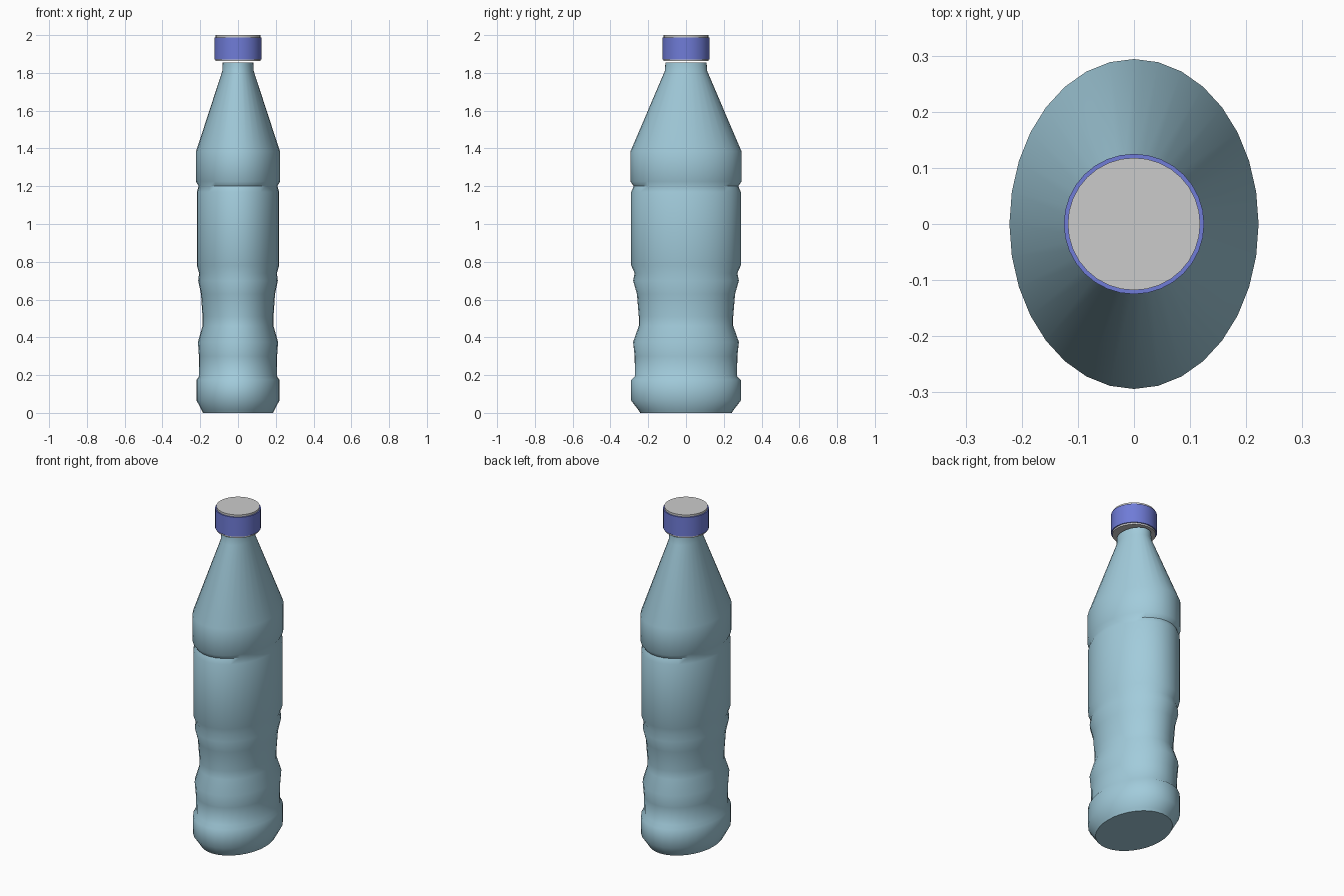
import bpy, bmesh, math

if "Cube" in bpy.data.objects:
    bpy.data.objects.remove(bpy.data.objects["Cube"])


def material(name, color):
    m = bpy.data.materials.new(name)
    m.diffuse_color = color
    m.use_nodes = True
    m.node_tree.nodes["Principled BSDF"].inputs["Base Color"].default_value = m.diffuse_color
    return m


def loft(name, rings, segments, mats, band=None):
    """Stack elliptical rings (z, rx, ry); faces between the band heights use the second material."""
    bm = bmesh.new()
    loops = []
    for z, rx, ry in rings:
        loops.append([bm.verts.new((rx * math.cos(2 * math.pi * i / segments),
                                    ry * math.sin(2 * math.pi * i / segments), z))
                      for i in range(segments)])
    for k in range(len(loops) - 1):
        a, b = loops[k], loops[k + 1]
        for i in range(segments):
            j = (i + 1) % segments
            f = bm.faces.new((a[i], a[j], b[j], b[i]))
            if band and band[0] <= k <= band[1]:
                f.material_index = 1
    bm.faces.new(loops[0][::-1])
    bm.faces.new(loops[-1])
    mesh = bpy.data.meshes.new(name)
    bm.to_mesh(mesh)
    bm.free()
    for m in mats:
        mesh.materials.append(m)
    ob = bpy.data.objects.new(name, mesh)
    bpy.context.collection.objects.link(ob)
    bpy.ops.object.select_all(action='DESELECT')
    ob.select_set(True)
    bpy.context.view_layer.objects.active = ob
    bpy.ops.object.shade_smooth_by_angle(angle=math.radians(50))
    return ob


plastic = material("clear_blue_plastic", (0.36, 0.60, 0.71, 1))
cap_blue = material("cap_blue", (0.16, 0.20, 0.68, 1))

# Oval bottle body: base, grip waist, label panel, shoulder and neck
body = [
    (0.00, 0.185, 0.242), (0.015, 0.193, 0.252), (0.065, 0.219, 0.29),
    (0.175, 0.219, 0.29), (0.195, 0.206, 0.27), (0.30, 0.207, 0.272),
    (0.375, 0.212, 0.28), (0.46, 0.188, 0.25), (0.51, 0.188, 0.25),
    (0.63, 0.196, 0.26), (0.70, 0.211, 0.28), (0.74, 0.206, 0.272),
    (0.78, 0.218, 0.29), (1.17, 0.218, 0.29), (1.20, 0.209, 0.277),
    (1.225, 0.222, 0.294), (1.385, 0.222, 0.294), (1.81, 0.083, 0.112),
    (1.855, 0.081, 0.109),
]
loft("bottle_body", body, 32, [plastic])

# Round screw cap: grey core discs with a raised blue band
cap = [(z, r, r) for z, r in [
    (1.862, 0.119), (1.872, 0.119), (1.872, 0.125),
    (1.988, 0.125), (1.988, 0.118), (2.0, 0.118)]]
grey = material("cap_grey", (0.8, 0.8, 0.8, 1))
loft("screw_cap", cap, 32, [grey, cap_blue], band=(1, 3))
